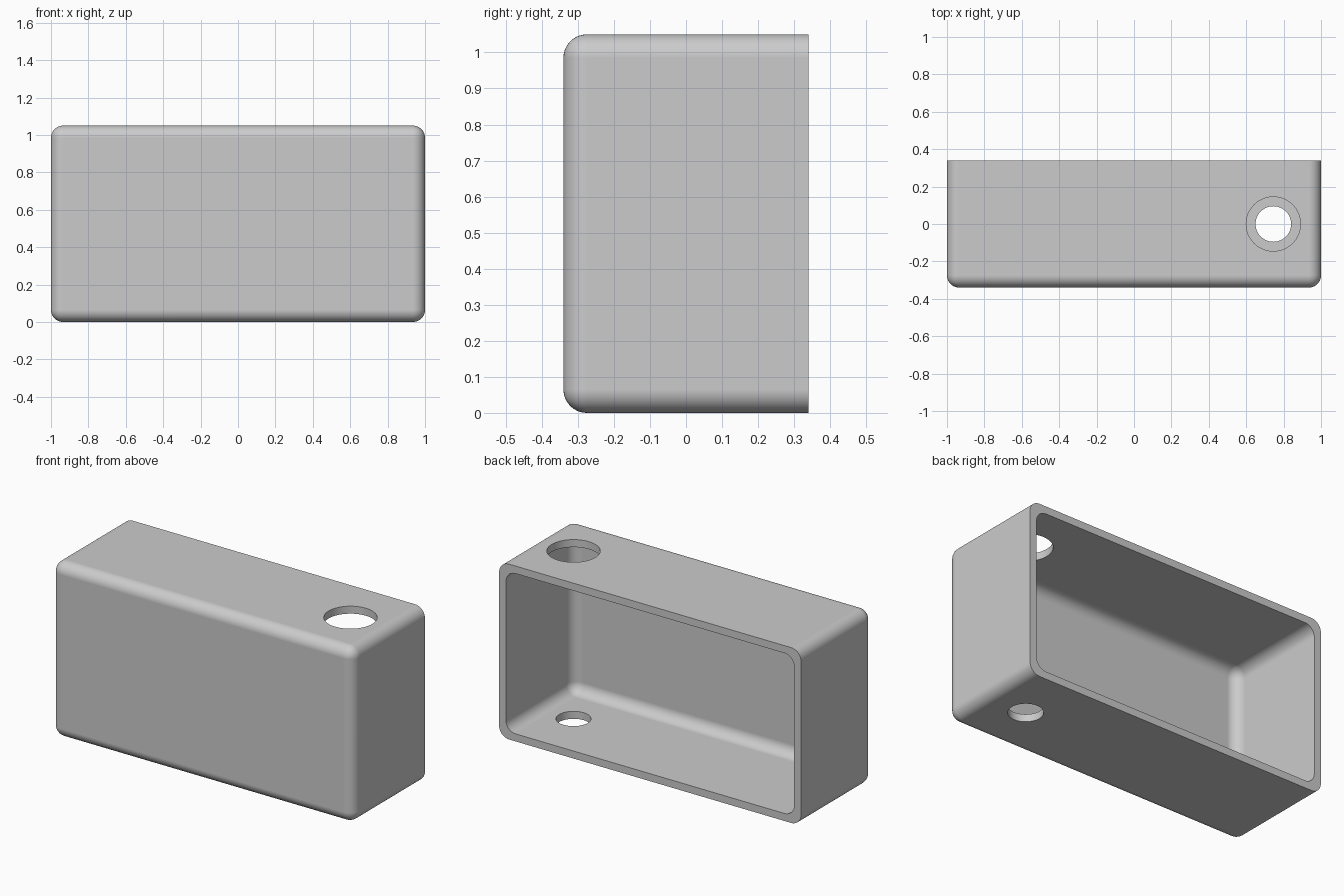
import bpy
import bmesh
import math

old = bpy.data.objects.get("Cube")
if old:
    bpy.data.objects.remove(old, do_unlink=True)

WIDTH, DEPTH, HEIGHT = 2.0, 0.68, 1.05
WALL = 0.045
RADIUS = 0.065
HOLE_X = 0.745

grey = bpy.data.materials.new("light grey")
grey.use_nodes = True
colour = (0.6, 0.6, 0.6, 1)
grey.diffuse_color = colour
grey.node_tree.nodes["Principled BSDF"].inputs["Base Color"].default_value = colour


def make_object(name, bm):
    bmesh.ops.recalc_face_normals(bm, faces=bm.faces)
    mesh = bpy.data.meshes.new(name)
    bm.to_mesh(mesh)
    bm.free()
    mesh.materials.append(grey)
    obj = bpy.data.objects.new(name, mesh)
    bpy.context.collection.objects.link(obj)
    return obj


def rounded_block(name, inset, back):
    """Block rounded on every edge except those around its back face."""
    low = (-WIDTH / 2 + inset, -DEPTH / 2 + inset, inset)
    high = (WIDTH / 2 - inset, back, HEIGHT - inset)
    bm = bmesh.new()
    bmesh.ops.create_cube(bm, size=1)
    for v in bm.verts:
        v.co = [h if c > 0 else l for c, l, h in zip(v.co, low, high)]
    edges = [e for e in bm.edges if min(v.co.y for v in e.verts) < 0]
    bmesh.ops.bevel(bm, geom=edges, offset=RADIUS, segments=10,
                    profile=0.5, affect='EDGES')
    return make_object(name, bm)


def hole_cutter(name, radius, z):
    bm = bmesh.new()
    bmesh.ops.create_cone(bm, cap_ends=True, segments=64, radius1=radius,
                          radius2=radius, depth=0.3)
    bmesh.ops.translate(bm, verts=bm.verts, vec=(HOLE_X, 0, z))
    return make_object(name, bm)


# Outer shell, open cavity at the back, wide top hole and narrow bottom hole
shell = rounded_block("box_shell", 0, DEPTH / 2)
cutters = [
    rounded_block("cavity_cutter", WALL, DEPTH),
    hole_cutter("top_hole_cutter", 0.145, HEIGHT),
    hole_cutter("bottom_hole_cutter", 0.095, 0),
]

bpy.ops.object.select_all(action='DESELECT')
shell.select_set(True)
bpy.context.view_layer.objects.active = shell
for cutter in cutters:
    cutter.hide_render = True
    mod = shell.modifiers.new(cutter.name, 'BOOLEAN')
    mod.operation = 'DIFFERENCE'
    mod.solver = 'EXACT'
    mod.object = cutter
    bpy.ops.object.modifier_apply(modifier=mod.name)
    bpy.data.objects.remove(cutter, do_unlink=True)

# Smooth rounded edges, crisp rims, flat walls
bpy.ops.object.shade_smooth_by_angle(angle=math.radians(30))
normals = shell.modifiers.new("flat_walls", 'WEIGHTED_NORMAL')
normals.keep_sharp = True
